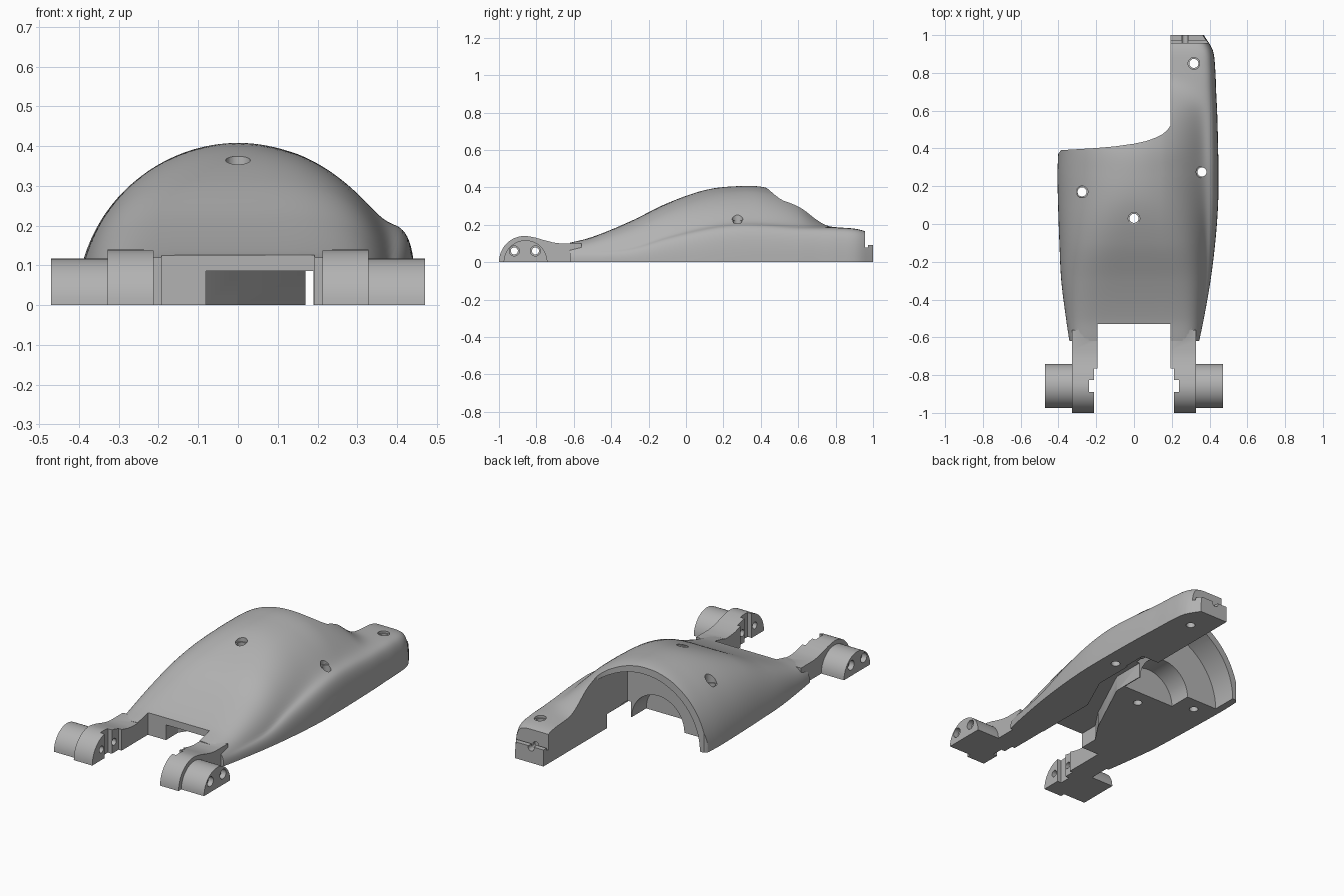
import bpy, bmesh, math
from mathutils import Matrix, Vector

if "Cube" in bpy.data.objects:
    bpy.data.objects.remove(bpy.data.objects["Cube"])

grey = bpy.data.materials.new("plain_grey")
grey.use_nodes = True
COLOR = (0.45, 0.45, 0.45, 1)
grey.diffuse_color = COLOR
grey.node_tree.nodes["Principled BSDF"].inputs["Base Color"].default_value = COLOR


def finish(name, bm):
    bmesh.ops.recalc_face_normals(bm, faces=bm.faces)
    mesh = bpy.data.meshes.new(name)
    bm.to_mesh(mesh)
    bm.free()
    mesh.materials.append(grey)
    obj = bpy.data.objects.new(name, mesh)
    bpy.context.collection.objects.link(obj)
    return obj


def prism(name, points, lo, hi, axis="z"):
    """Extrude a flat outline: (x, y) along z, or (y, z) along x."""
    bm = bmesh.new()
    place = (lambda p, d: (p[0], p[1], d)) if axis == "z" else (lambda p, d: (d, p[0], p[1]))
    face = bm.faces.new([bm.verts.new(place(p, lo)) for p in points])
    moved = bmesh.ops.extrude_face_region(bm, geom=[face])["geom"]
    shift = Vector(place((0, 0), hi - lo))
    bmesh.ops.translate(bm, vec=shift, verts=[v for v in moved if isinstance(v, bmesh.types.BMVert)])
    return finish(name, bm)


def box(name, x, y, z):
    return prism(name, [(x[0], y[0]), (x[1], y[0]), (x[1], y[1]), (x[0], y[1])], *z)


def rod(name, start, end, radius, sides=32):
    start, end = Vector(start), Vector(end)
    axis = end - start
    bm = bmesh.new()
    turn = axis.to_track_quat("Z", "Y").to_matrix().to_4x4()
    bmesh.ops.create_cone(bm, cap_ends=True, segments=sides, radius1=radius, radius2=radius,
                          depth=axis.length, matrix=Matrix.Translation((start + end) / 2) @ turn)
    return finish(name, bm)


def combine(target, tool, operation="DIFFERENCE"):
    mod = target.modifiers.new("combine", "BOOLEAN")
    mod.operation, mod.solver, mod.object = operation, "EXACT", tool
    bpy.context.view_layer.objects.active = target
    bpy.ops.object.modifier_apply(modifier=mod.name)
    bpy.data.objects.remove(tool)


def blend(rows, y):
    """Smooth interpolation between stations."""
    i = max(k for k in range(len(rows) - 1) if rows[k][0] <= y + 1e-6)
    a, b = rows[i], rows[i + 1]
    p, q = rows[max(i - 1, 0)], rows[min(i + 2, len(rows) - 1)]
    h = b[0] - a[0]
    t = (y - a[0]) / h
    out = []
    for k in range(1, len(a)):
        m0 = (b[k] - p[k]) / (b[0] - p[0]) * h
        m1 = (q[k] - a[k]) / (q[0] - a[0]) * h
        out.append((2*t**3 - 3*t*t + 1) * a[k] + (t**3 - 2*t*t + t) * m0
                   + (3*t*t - 2*t**3) * b[k] + (t**3 - t*t) * m1)
    return out


# Stations: y, dome half width, squareness, dome height, arm edge, arm height
STATIONS = [
    (-.62, .342, 8, .103, .345, .07),
    (-.5, .36, 7, .135, .37, .07),
    (-.3, .385, 5, .217, .405, .085),
    (-.1, .395, 3.4, .315, .43, .14),
    (.1, .402, 2.3, .385, .445, .185),
    (.27, .405, 2, .406, .447, .207),
    (.42, .4, 2, .4, .445, .205),
    (.6, .4, 2, .335, .44, .192),
    (.7, .4, 2, .24, .435, .188),
    (.82, .4, 2, .1, .43, .185),
    (.92, .4, 2, .03, .417, .176),
    (1, .4, 2, .02, .37, .15),
]


def top_height(x, width, square, high, edge, shelf):
    dome = high * math.sqrt(max(0, 1 - abs(x / width) ** square))
    fade = min(1, max(0, x / .15))
    arm = shelf * fade * max(0, 1 - (max(x, 0) / edge) ** 20) ** .4
    return (dome ** 6 + arm ** 6) ** (1 / 6)


# Curved housing with the long side arm
COLS, ROWS = 80, 82
bm = bmesh.new()
grid = []
for r in range(ROWS + 1):
    y = -.62 + 1.62 * r / ROWS
    s = blend(STATIONS, y)
    left, right = -s[0], s[3]
    line = []
    for c in range(COLS + 1):
        x = (left + right) / 2 - (right - left) / 2 * math.cos(math.pi * c / COLS)
        z = 0 if c in (0, COLS) else top_height(x, *s)
        line.append(bm.verts.new((x, y, z)))
    grid.append(line)
for a, b in zip(grid, grid[1:]):
    for c in range(COLS):
        bm.faces.new((a[c], a[c + 1], b[c + 1], b[c]))
    bm.faces.new((a[0], b[0], b[-1], a[-1]))
bm.faces.new(grid[0])
bm.faces.new(grid[-1])
housing = finish("housing", bm)

# Rear edge of the dome, leaving the arm standing
combine(housing, prism("rear_trim", [(-.6, .34), (-.406, .345), (-.4, .375), (-.385, .391), (-.2, .402),
                                     (-.1, .411), (0, .425), (.06, .438), (.11, .455), (.15, .475),
                                     (.178, .498), (.192, .52), (.192, 1.2), (-.6, 1.2)], -.2, .8))
# Gap between the front legs
combine(housing, box("front_gap", (-.193, .193), (-.8, -.53), (-.2, .5)))

# Rear half-round chamber, kept clear of the arm
chamber = rod("chamber", (0, .25, 0), (0, .7, 0), .362, 72)
combine(chamber, box("arm_keep", (.192, .6), (.1, .9), (-.5, .5)))
combine(housing, chamber)
combine(housing, rod("inner_bore", (0, .12, 0), (0, .3, 0), .165, 48))

# Cable channel under the body and pocket under the arm
combine(housing, prism("channel", [(-.08, -.6), (-.08, -.42), (0, -.3), (.17, .06), (.17, .3), (.29, .3),
                                   (.29, .06), (.19, -.16), (.19, -.6)], -.1, .086))
combine(housing, box("arm_pocket", (.15, .3), (.29, .43), (-.1, .08)))

# Stepped end of the arm with a groove and a keyhole
combine(housing, box("end_step", (.1, .6), (.957, 1.1), (.093, .4)))
combine(housing, box("end_groove", (.1, .6), (.957, .972), (.078, .4)))
combine(housing, rod("end_keyhole", (.27, .94, .085), (.27, 1.1, .085), .018))

# Screw holes with shallow counterbores
for x, y, z in ((-.275, .17, .27), (0, .03, .35), (.36, .275, .225), (.317, .85, .17)):
    combine(housing, rod("screw_hole", (x, y, -.1), (x, y, .6), .024))
    combine(housing, rod("counterbore", (x, y, z), (x, y, .6), .031))

# Front legs: swept neck, rounded knuckle and side boss
outline = [(-.56, 0), (-.56, .1), (-.62, .1), (-.67, .1), (-.71, .105), (-.76, .118), (-.8, .13)]
outline += [(-.863 + .137 * math.cos(a), .14 * math.sin(a))
            for a in (math.pi * (.45 + .55 * k / 16) for k in range(17))]
for side, word in ((1, "left"), (-1, "right")):
    leg = prism("leg", outline, *sorted((side * .193, side * .328)), axis="x")
    boss = [(-.858 + .117 * math.cos(a), .117 * math.sin(a))
            for a in (math.pi * k / 24 for k in range(25))]
    combine(leg, prism("boss", boss, *sorted((side * .3, side * .47)), axis="x"), "UNION")
    # Inner relief, slot and two cross holes
    combine(leg, box("relief", sorted((side * .15, side * .212)), (-1.1, -.765), (-.1, .3)))
    combine(leg, box("slot", sorted((side * .15, side * .237)), (-.89, -.825), (-.1, .3)))
    for y in (-.918, -.805):
        combine(leg, rod("pin_hole", (side * .1, y, .06), (side * .6, y, .06), .019))
        combine(leg, rod("pin_sink", (side * .44, y, .06), (side * .6, y, .06), .027))
    combine(housing, leg, "UNION")

housing.select_set(True)
bpy.context.view_layer.objects.active = housing
bpy.ops.object.shade_smooth_by_angle(angle=math.radians(32))
